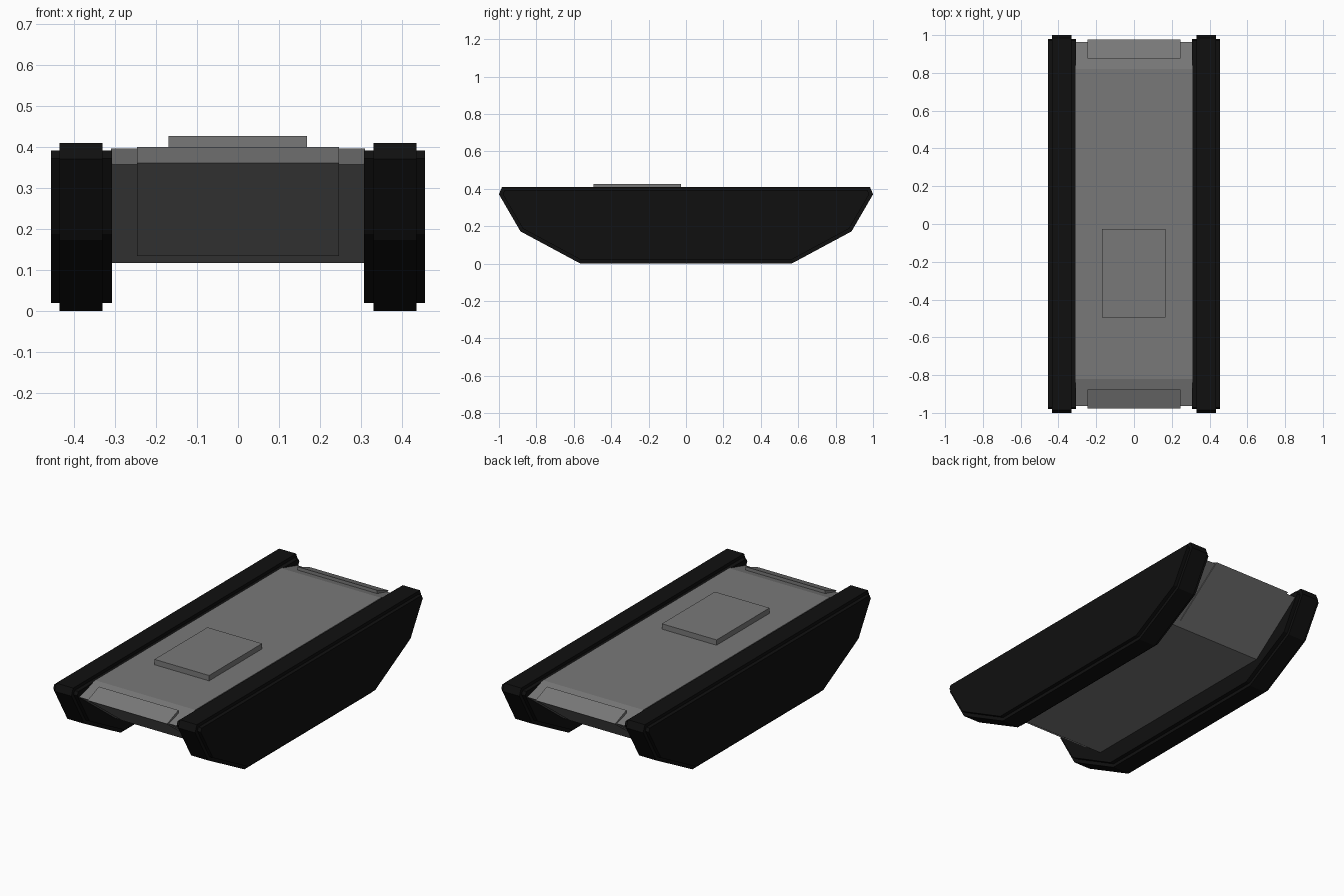
import bpy, bmesh

if "Cube" in bpy.data.objects:
    bpy.data.objects.remove(bpy.data.objects["Cube"])


def material(name, rgb):
    m = bpy.data.materials.new(name)
    m.diffuse_color = (*rgb, 1.0)
    m.use_nodes = True
    m.node_tree.nodes["Principled BSDF"].inputs["Base Color"].default_value = m.diffuse_color
    return m


GREY = material("hull grey", (0.19, 0.19, 0.19))
BLACK = material("track black", (0.005, 0.005, 0.005))


def extrude_profile(name, points, x0, x1, mat):
    """Extrude a side profile of (y, z) points from x0 to x1."""
    bm = bmesh.new()
    face = bm.faces.new([bm.verts.new((x0, y, z)) for y, z in points])
    ext = bmesh.ops.extrude_face_region(bm, geom=[face])
    verts = [g for g in ext["geom"] if isinstance(g, bmesh.types.BMVert)]
    bmesh.ops.translate(bm, verts=verts, vec=(x1 - x0, 0, 0))
    bmesh.ops.recalc_face_normals(bm, faces=bm.faces)
    me = bpy.data.meshes.new(name)
    bm.to_mesh(me)
    bm.free()
    me.materials.append(mat)
    ob = bpy.data.objects.new(name, me)
    bpy.context.collection.objects.link(ob)
    return ob


def both_ends(half):
    """Mirror the back half of a profile to the front."""
    return half + [(-y, z) for y, z in reversed(half)]


# Tracks: wide inner body with a narrower, raised tread band
tread = both_ends([(0.565, 0.0), (0.885, 0.172), (1.0, 0.37), (0.984, 0.409)])
body = both_ends([(0.561, 0.019), (0.872, 0.187), (0.98, 0.371), (0.971, 0.391)])
for side, s in (("left", -1), ("right", 1)):
    extrude_profile(side + "_track_body", body, s * 0.307, s * 0.456, BLACK)
    extrude_profile(side + "_track_tread", tread, s * 0.33, s * 0.435, BLACK)

# Hull between the tracks
hull = both_ends([(0.645, 0.117), (0.964, 0.357), (0.82, 0.396)])
extrude_profile("hull", hull, -0.31, 0.31, GREY)

# Armour plates wrapping the nose and tail
for end, s in (("front", -1), ("back", 1)):
    plate = [(0.676, 0.134), (0.977, 0.360), (0.877, 0.399), (0.877, 0.37)]
    extrude_profile(end + "_plate", [(s * y, z) for y, z in plate], -0.246, 0.246, GREY)

# Roof hatch
hatch = [(-0.495, 0.39), (-0.027, 0.39), (-0.027, 0.426), (-0.495, 0.426)]
extrude_profile("roof_hatch", hatch, -0.17, 0.168, GREY)
